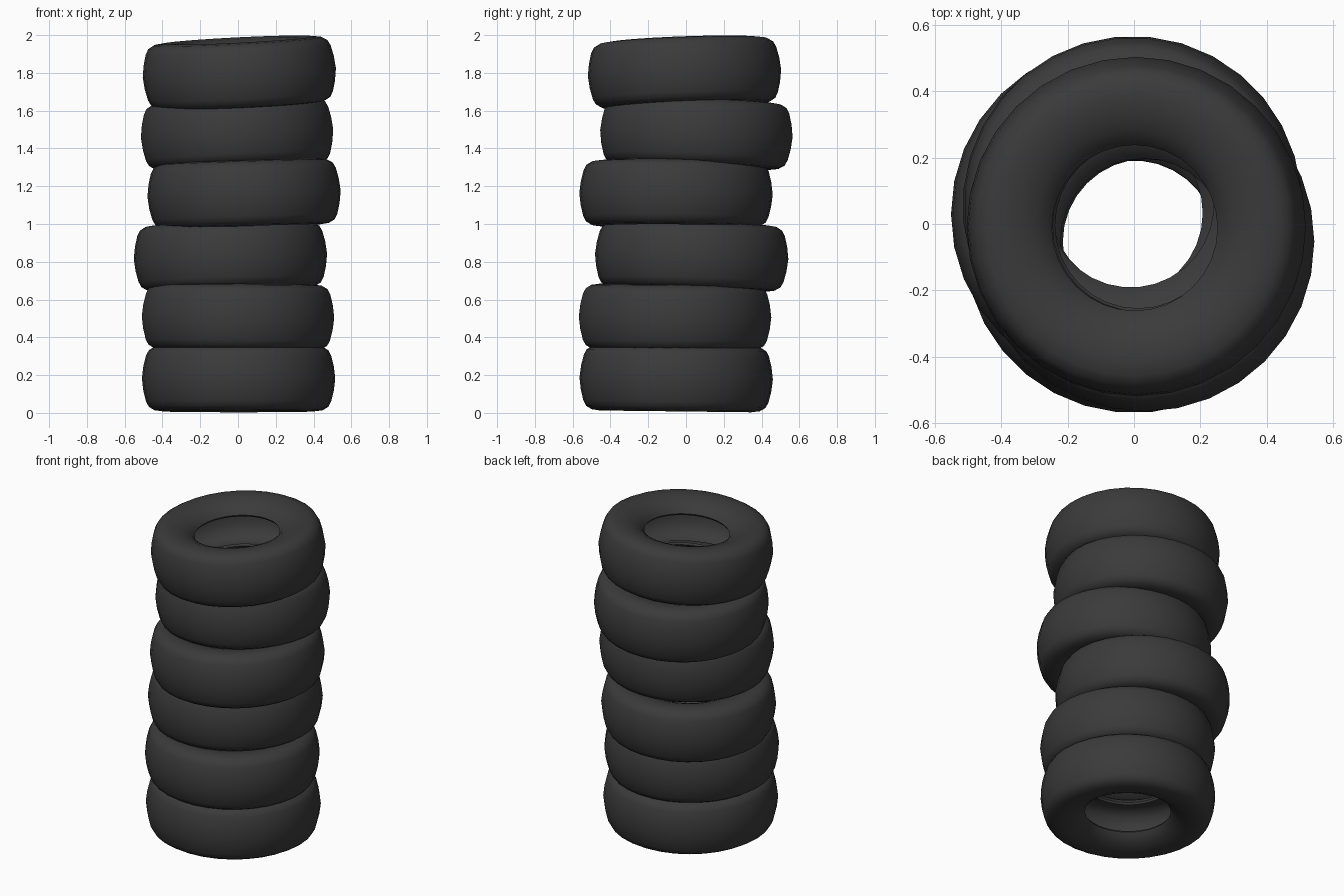
import bpy
import bmesh
from math import radians, pi, atan
from mathutils import Matrix

cube = bpy.data.objects.get("Cube")
if cube:
    bpy.data.objects.remove(cube)

SEGMENTS = 32

# One dark rubber colour
rubber = bpy.data.materials.new("dark_rubber")
rubber.use_nodes = True
colour = (0.043, 0.043, 0.043, 1)
rubber.diffuse_color = colour
shader = rubber.node_tree.nodes["Principled BSDF"]
shader.inputs["Base Color"].default_value = colour
shader.inputs["Roughness"].default_value = 0.8

# Upper half of the tyre section as (radius, height), mirrored below
outer = [(0.25, 0.10), (0.268, 0.125), (0.30, 0.147), (0.345, 0.166), (0.40, 0.174),
         (0.445, 0.168), (0.475, 0.15), (0.49, 0.122), (0.504, 0.065)]
inner = [(0.474, 0.06), (0.45, 0.11), (0.40, 0.14), (0.34, 0.135), (0.29, 0.115), (0.258, 0.088)]


def mirrored(half):
    return [(r, -z) for r, z in reversed(half)]


section = outer + [(0.512, 0)] + mirrored(outer) + mirrored(inner) + [(0.48, 0)] + inner


def tyre_mesh():
    bm = bmesh.new()
    verts = [bm.verts.new((r, 0, z)) for r, z in section]
    edges = [bm.edges.new((a, b)) for a, b in zip(verts, verts[1:] + verts[:1])]
    bmesh.ops.spin(bm, geom=verts + edges, cent=(0, 0, 0), axis=(0, 0, 1),
                   angle=2 * pi, steps=SEGMENTS, use_merge=True)
    bmesh.ops.remove_doubles(bm, verts=bm.verts, dist=0.0005)
    bmesh.ops.recalc_face_normals(bm, faces=bm.faces)
    # Smooth rubber with a crisp bead around the hole
    for face in bm.faces:
        face.smooth = True
    for edge in bm.edges:
        if len(edge.link_faces) == 2 and edge.calc_face_angle() > radians(50):
            edge.smooth = False
    mesh = bpy.data.meshes.new("tyre")
    bm.to_mesh(mesh)
    bm.free()
    mesh.materials.append(rubber)
    return mesh


# Stack from bottom to top: position, slope along x, slope along y, spin in steps
stack = [
    ("tyre_bottom", (0.003, -0.052, 0.182), 0.0, -0.012, 0),
    ("tyre_second", (0.0, -0.058, 0.508), -0.007, -0.005, 0.5),
    ("tyre_third", (-0.04, 0.03, 0.828), 0.027, -0.028, 0),
    ("tyre_fourth", (0.032, -0.053, 1.16), 0.032, -0.008, 0),
    ("tyre_fifth", (-0.005, 0.055, 1.478), 0.042, -0.036, 0.5),
    ("tyre_top", (0.007, -0.008, 1.80), 0.05, 0.036, 0),
]

mesh = tyre_mesh()
for name, place, slope_x, slope_y, spin in stack:
    tyre = bpy.data.objects.new(name, mesh)
    bpy.context.collection.objects.link(tyre)
    tyre.matrix_world = (Matrix.Translation(place)
                         @ Matrix.Rotation(-atan(slope_x), 4, 'Y')
                         @ Matrix.Rotation(atan(slope_y), 4, 'X')
                         @ Matrix.Rotation(spin * 2 * pi / SEGMENTS, 4, 'Z'))
